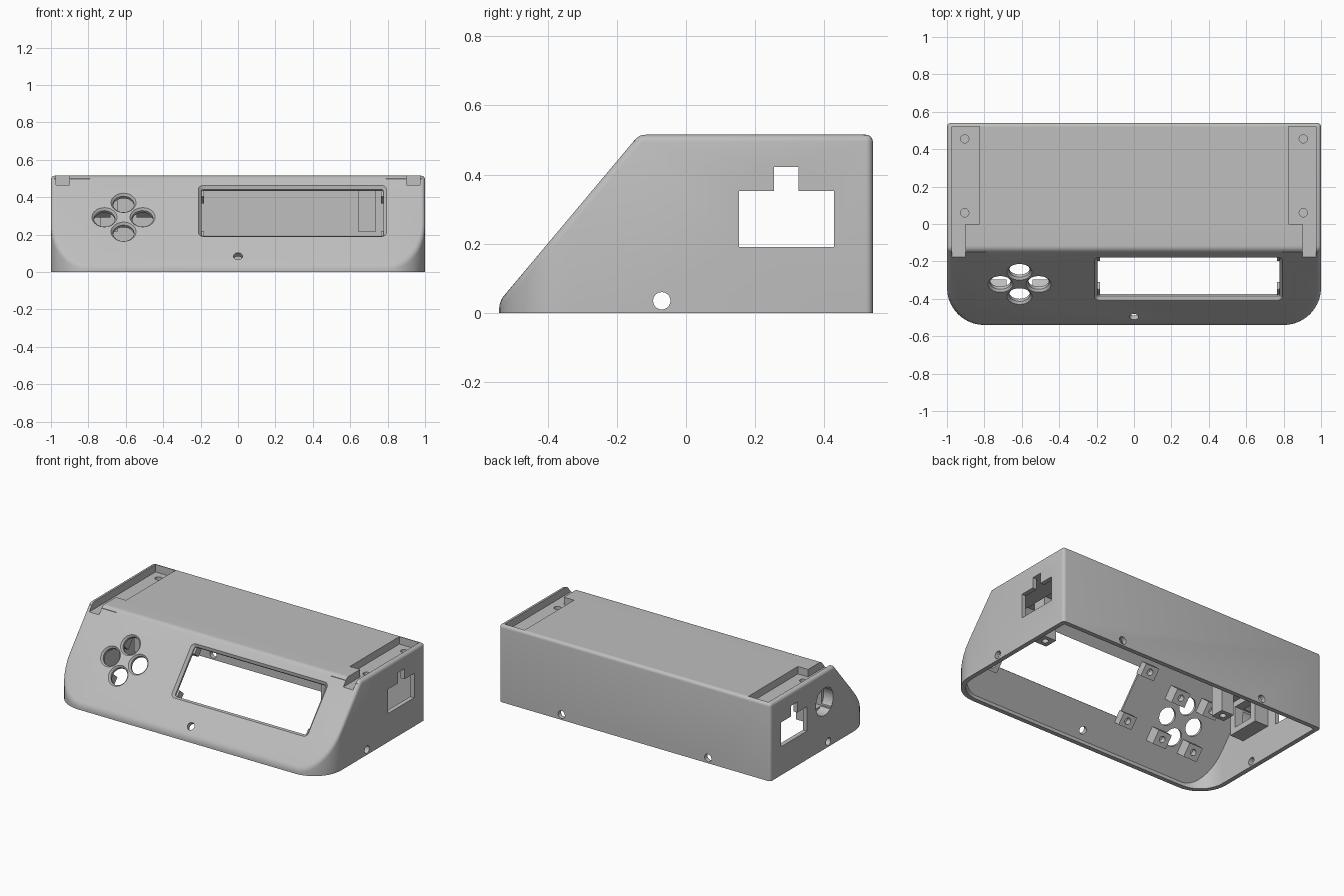
import bpy, bmesh, math
from mathutils import Matrix, Vector

if "Cube" in bpy.data.objects:
    bpy.data.objects.remove(bpy.data.objects["Cube"])

GREY = bpy.data.materials.new("light_grey_plastic")
GREY.use_nodes = True
GREY.diffuse_color = (0.52, 0.52, 0.52, 1)
GREY.node_tree.nodes["Principled BSDF"].inputs["Base Color"].default_value = (0.52, 0.52, 0.52, 1)

WALL = 0.03
HEIGHT = 0.515
DEPTH = 0.54
TILT = math.radians(50)
UP_SLOPE = Vector((0, math.cos(TILT), math.sin(TILT)))
NORMAL = Vector((0, -math.sin(TILT), math.cos(TILT)))
TOE = Vector((0, -DEPTH, 0.033))


def slope_frame(x, z, v=0):
    """Frame on the sloped panel: local x across, y up the slope, z outward."""
    p = TOE + UP_SLOPE * ((z - TOE.z) / UP_SLOPE.z + v)
    m = Matrix((Vector((1, 0, 0)), UP_SLOPE, NORMAL)).transposed().to_4x4()
    m.translation = (x, p.y, p.z)
    return m


def along_x(y, z):
    """Frame with local x = y, local y = z, local z = x."""
    m = Matrix(((0, 0, 1), (1, 0, 0), (0, 1, 0))).to_4x4()
    m.translation = (0, y, z)
    return m


def outline(hw, hh, radii, segs=10):
    """Rectangle with rounded corners, counter-clockwise from back +x."""
    pts = []
    for i, (sx, sy) in enumerate(((1, 1), (-1, 1), (-1, -1), (1, -1))):
        r = radii[i]
        for k in range(segs + 1):
            a = (i + k / segs) * math.pi / 2
            p = Vector((sx * (hw - r) + r * math.cos(a), sy * (hh - r) + r * math.sin(a)))
            if all((p - q).length > 1e-5 for q in pts):
                pts.append(p)
    return pts


def loft(rings, matrix=None):
    """Solid through rings of (height, outline)."""
    bm = bmesh.new()
    rows = [[bm.verts.new((p.x, p.y, h)) for p in pts] for h, pts in rings]
    n = len(rows[0])
    bm.faces.new(rows[0][::-1])
    bm.faces.new(rows[-1])
    for a, b in zip(rows, rows[1:]):
        for i in range(n):
            j = (i + 1) % n
            bm.faces.new((a[i], a[j], b[j], b[i]))
    bm.transform(matrix or Matrix())
    bmesh.ops.recalc_face_normals(bm, faces=bm.faces[:])
    return bm


def prism(matrix, z0, z1, hw, hh, r=0):
    pts = outline(hw, hh, [r] * 4)
    return loft([(z0, pts), (z1, pts)], matrix)


def cylinder(matrix, z0, z1, r):
    return prism(matrix, z0, z1, r, r, r)


def box(x0, x1, y0, y1, z0, z1):
    return prism(Matrix.Translation(((x0 + x1) / 2, (y0 + y1) / 2, 0)),
                 z0, z1, (x1 - x0) / 2, (y1 - y0) / 2)


def make(name, bm):
    me = bpy.data.meshes.new(name)
    bm.to_mesh(me)
    bm.free()
    me.materials.append(GREY)
    ob = bpy.data.objects.new(name, me)
    bpy.context.collection.objects.link(ob)
    return ob


def combine(ob, bm, operation="DIFFERENCE"):
    tool = make("cutter", bm)
    tool.hide_render = True
    mod = ob.modifiers.new("bool", "BOOLEAN")
    mod.operation, mod.solver, mod.object = operation, "EXACT", tool
    bpy.context.view_layer.objects.active = ob
    bpy.ops.object.modifier_apply(modifier=mod.name)
    bpy.data.objects.remove(tool)


def body(t, z0):
    """Case volume inset by t, with the front sliced to the slope."""
    r = 0.2 - t
    pts = outline(1 - t, DEPTH - t, (0, 0, r, r))
    bm = loft([(z0, pts), (HEIGHT - t, pts)])
    cut = bmesh.ops.bisect_plane(bm, geom=bm.verts[:] + bm.edges[:] + bm.faces[:], dist=1e-6,
                                 plane_co=TOE - NORMAL * t, plane_no=NORMAL, clear_outer=True)
    rim = [e for e in cut["geom_cut"] if isinstance(e, bmesh.types.BMEdge)]
    bmesh.ops.edgeloop_fill(bm, edges=rim)
    bmesh.ops.recalc_face_normals(bm, faces=bm.faces[:])
    return bm


# Outer case with softened edges, hollow and open below
outer = body(0, 0)
edges = [e for e in outer.edges if len(e.link_faces) == 2 and e.calc_face_angle() > math.radians(30)
         and max(v.co.z for v in e.verts) > 0.001]
bmesh.ops.bevel(outer, geom=edges, offset=0.02, segments=4, profile=0.5,
                affect="EDGES", clamp_overlap=False)
case = make("case_shell", outer)
combine(case, body(WALL, -0.1))

# Thickened roof under the mounting recesses, and the socket housing
for s in (-1, 1):
    xs = sorted((s * 0.79, s * 0.985))
    combine(case, box(*xs, -0.15, 0.525, 0.425, 0.5), "UNION")
socket = along_x(-0.03, 0.315)
combine(case, prism(socket, -0.985, -0.87, 0.115, 0.108), "UNION")

# Stepped mounting recesses with blind screw holes
for s in (-1, 1):
    combine(case, box(*sorted((s * 0.825, s * 0.972)), 0, 0.52, 0.465, 0.6))
    combine(case, box(*sorted((s * 0.9, s * 0.972)), -0.3, 0.01, 0.465, 0.6))
    for y in (0.06, 0.455):
        combine(case, cylinder(Matrix.Translation((s * 0.905, y, 0)), 0.435, 0.6, 0.022))

# Display window with a flared edge
window = slope_frame(0.291, 0.327)
inner = outline(0.487, 0.163, [0.012] * 4)
flare = outline(0.512, 0.188, [0.037] * 4)
combine(case, loft([(-0.1, inner), (-0.016, inner), (0.01, flare)], window))

# Four flared button holes in a cross
BUTTONS = (-0.612, 0.293)
for dx, dv in ((0, 0.101), (0, -0.101), (0.102, 0), (-0.102, 0)):
    rings = [(h, outline(r, r, [r] * 4)) for h, r in ((-0.08, 0.056), (-0.012, 0.056), (0.01, 0.076))]
    combine(case, loft(rings, slope_frame(BUTTONS[0] + dx, BUTTONS[1], dv)))

# Screw holes around the foot
combine(case, cylinder(slope_frame(0, 0.085), -0.08, 0.05, 0.024))
combine(case, cylinder(along_x(-0.07, 0.035), -1.1, 1.1, 0.025))
for x in (-0.54, 0.54):
    turn = Matrix.Translation((x, 0, 0.035)) @ Matrix.Rotation(-math.pi / 2, 4, "X")
    combine(case, cylinder(turn, 0.45, 0.6, 0.025))

# Keyed side openings on both ends
combine(case, box(-1.1, 1.1, 0.153, 0.427, 0.19, 0.352))
combine(case, box(-1.1, 1.1, 0.255, 0.325, 0.34, 0.422))

# Round socket opening on the right end, square behind
combine(case, cylinder(socket, -1.1, -0.93, 0.091))
combine(case, prism(socket, -1, -0.8, 0.07, 0.07))

parts = [case]


def standoff(name, frame, start, end, half, tall):
    """Mounting block with a blind pilot hole in its free end."""
    ob = make(name, prism(frame, end, start, half, tall))
    combine(ob, cylinder(frame, end - 0.05, end + 0.04, 0.02))
    parts.append(ob)


# Display, button board and hanging roof standoffs
for sx in (-1, 1):
    for sv in (-1, 1):
        standoff("display_standoff", slope_frame(0.291 + sx * 0.524, 0.327, sv * 0.16),
                 -0.025, -0.08, 0.05, 0.04)
        standoff("button_standoff", slope_frame(BUTTONS[0] + sx * 0.12, BUTTONS[1], sv * 0.135),
                 -0.025, -0.11, 0.05, 0.045)
    standoff("roof_post", Matrix.Translation((sx * 0.69, 0, 0)), 0.49, 0.213, 0.046, 0.046)

# Smooth rounded edges, keep the rest crisp
for ob in bpy.context.selected_objects:
    ob.select_set(False)
for ob in parts:
    ob.select_set(True)
bpy.context.view_layer.objects.active = case
bpy.ops.object.shade_smooth_by_angle(angle=math.radians(30))
